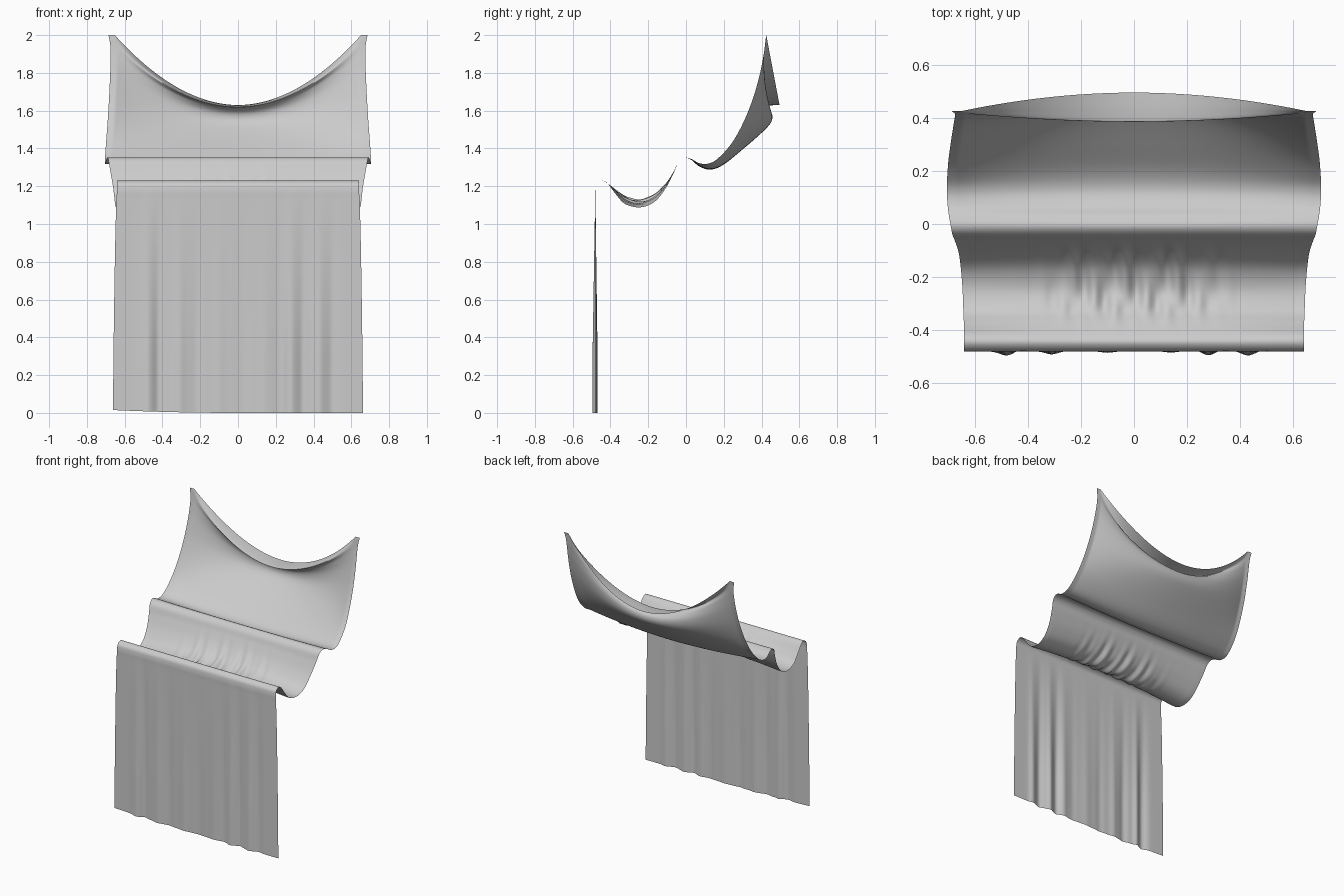
import bpy, bmesh, math

# Section of the draped sheet, from the front hem to the free rear edge:
# (y, z) at the centre, (y, z) at the side edge, half width
FRONT = [(-.48, 0, .662), (-.48, .4, .658), (-.48, .8, .652), (-.48, 1.03, .647),
         (-.48, 1.13, .643), (-.48, 1.18, .641), (-.472, 1.212, .640),
         (-.445, 1.229, .640), (-.415, 1.215, .640)]
VALLEY = [(-.37, 1.178, -.372, 1.158, .641), (-.32, 1.138, -.322, 1.106, .643),
          (-.25, 1.118, -.245, 1.088, .646), (-.17, 1.145, -.17, 1.115, .652),
          (-.11, 1.205, -.11, 1.185, .660), (-.065, 1.278, -.065, 1.27, .674),
          (-.04, 1.328, -.04, 1.328, .684), (-.008, 1.351, -.008, 1.351, .690)]
REAR = [(.03, 1.338, .03, 1.343, .697), (.07, 1.305, .07, 1.322, .702),
        (.13, 1.288, .12, 1.320, .705), (.20, 1.315, .17, 1.348, .704),
        (.30, 1.395, .24, 1.425, .699), (.40, 1.482, .30, 1.53, .691),
        (.450, 1.538, .353, 1.66, .683), (.455, 1.582, .39, 1.79, .677),
        (.425, 1.611, .41, 1.89, .674), (.385, 1.620, .418, 1.945, .676),
        (.432, 1.627, .421, 1.975, .681), (.495, 1.630, .425, 2.0, .686)]
PTS = [(y, z, y, z, w) for y, z, w in FRONT] + VALLEY + REAR


def spline(pts, steps):
    """Catmull-Rom samples through the section points."""
    out = []
    for i in range(len(pts) - 1):
        p0, p1, p2 = pts[max(i - 1, 0)], pts[i], pts[i + 1]
        p3 = pts[min(i + 2, len(pts) - 1)]
        for s in range(steps):
            t = s / steps
            out.append(tuple(.5 * (2 * b + (c - a) * t + (2 * a - 5 * b + 4 * c - d) * t * t
                                   + (3 * b - a - 3 * c + d) * t ** 3)
                             for a, b, c, d in zip(p0, p1, p2, p3)))
    return out + [pts[-1]]


def bump(x, c, w):
    return math.exp(-((x - c) / w) ** 2)


# Hanging folds of the front panel: centre, width, depth
FOLDS = [(-.48, .035, -.015), (-.42, .025, .012), (-.31, .032, -.011), (-.22, .03, .007),
         (-.10, .03, -.005), (.02, .04, .005), (.14, .03, -.004), (.22, .03, .007),
         (.28, .03, -.014), (.345, .025, .012), (.43, .032, -.015), (.50, .025, .009)]


def wrinkle(x, y):
    """Fine gathers in the trough between the two bars."""
    fade = math.exp(-(x / .31) ** 4) * math.exp(-((y + .23) / .13) ** 4)
    lean = x + .04 * math.sin(9 * y)
    return fade * (.009 * math.sin(62 * lean) + .005 * math.sin(97 * x + 14 * y + 1))


COLS = 160
rows = spline(PTS, 8)
bm = bmesh.new()
grid = []
for cy, cz, ey, ez, half in rows:
    line = []
    for i in range(COLS + 1):
        u = 2 * i / COLS - 1
        x = u * half
        k = min(1, abs(u) / .95) ** 1.95
        y, z = cy + (ey - cy) * k, cz + (ez - cz) * k
        if cy < -.46 and cz < 1.2:
            drop = min(1, (1.2 - cz) / .9)
            y += drop * sum(d * bump(x, c, w) for c, w, d in FOLDS)
            z += .015 * max(0, -u) ** 2 * (1 - min(1, cz))
        elif -.42 < cy < -.03:
            z += wrinkle(x, cy)
        line.append(bm.verts.new((x, y, z)))
    grid.append(line)
for a, b in zip(grid, grid[1:]):
    for i in range(COLS):
        bm.faces.new((a[i], a[i + 1], b[i + 1], b[i]))

# Draped cloth
me = bpy.data.meshes.new("draped_cloth")
bm.to_mesh(me)
bm.free()
me.shade_smooth()
cloth = bpy.data.objects.new("draped_cloth", me)
bpy.context.collection.objects.link(cloth)
